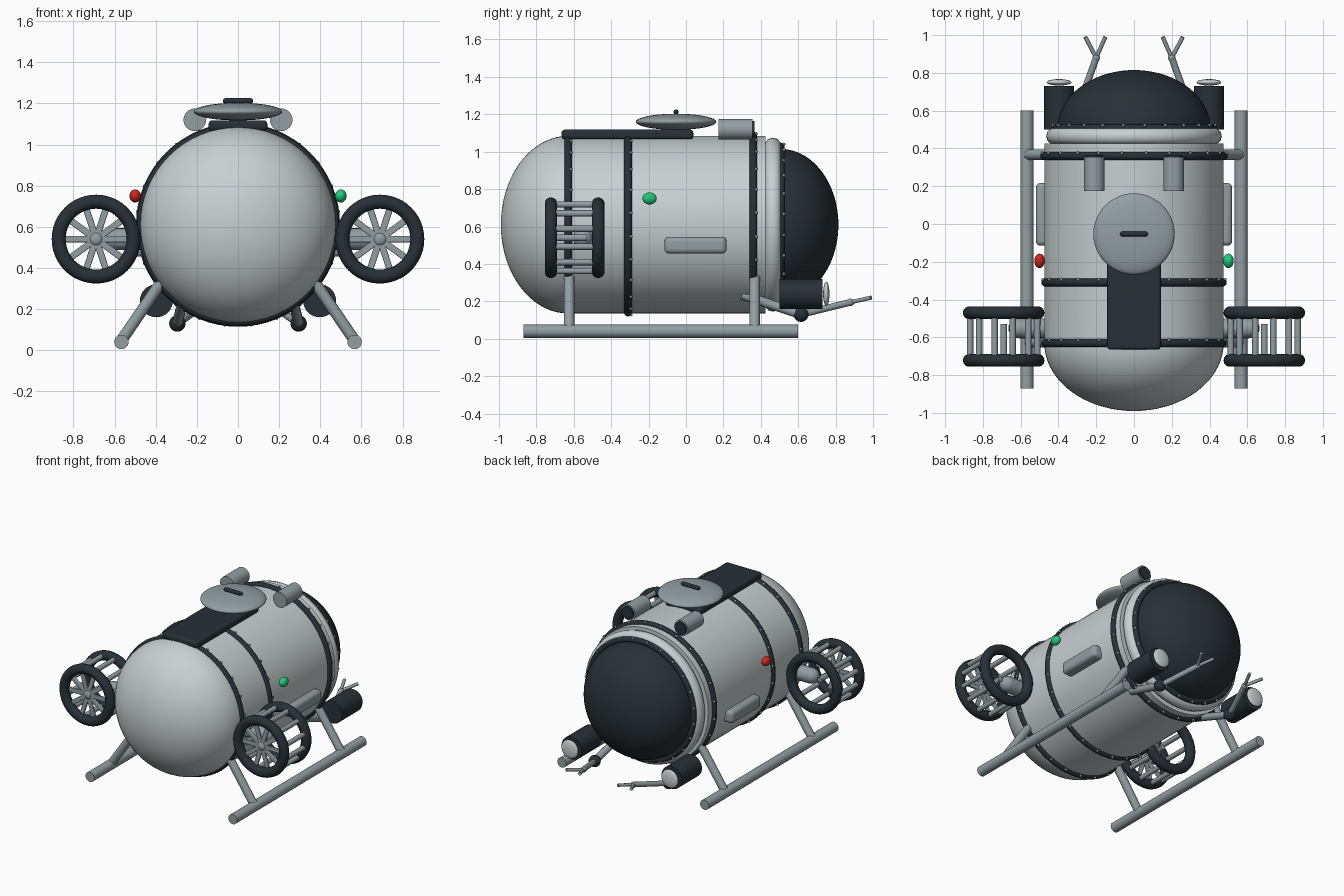
import bpy, math
from math import pi, sin, cos
from mathutils import Vector

cube = bpy.data.objects.get("Cube")
if cube:
    bpy.data.objects.remove(cube, do_unlink=True)


def material(name, r, g, b):
    m = bpy.data.materials.new(name)
    m.use_nodes = True
    m.diffuse_color = (r, g, b, 1)
    node = next(n for n in m.node_tree.nodes if n.type == 'BSDF_PRINCIPLED')
    node.inputs["Base Color"].default_value = (r, g, b, 1)
    return m


PALE = material("pale hull grey", .58, .63, .64)
STEEL = material("steel grey", .29, .345, .365)
DARK = material("dark slate", .021, .03, .038)
LENS = material("lamp glass", .6, .65, .65)
RED = material("signal red", .6, .02, .013)
GREEN = material("signal green", .013, .6, .2)

CZ = .61                      # height of the hull axis
HULL_R = .475
ALONG_Y = (-pi / 2, 0, 0)     # turns local z to +y


def finish(name, mat, angle=40):
    ob = bpy.context.object
    ob.name = ob.data.name = name
    ob.data.materials.clear()
    ob.data.materials.append(mat)
    bpy.ops.object.shade_smooth_by_angle(angle=math.radians(angle))
    return ob


def ball(name, loc, size, mat, seg=24):
    bpy.ops.mesh.primitive_uv_sphere_add(segments=seg, ring_count=seg // 2, radius=1, location=loc)
    bpy.context.object.scale = size if isinstance(size, tuple) else (size,) * 3
    bpy.ops.object.transform_apply(location=False, rotation=False, scale=True)
    return finish(name, mat, 60)


def rod(name, a, b, r, mat, seg=20):
    a, b = Vector(a), Vector(b)
    bpy.ops.mesh.primitive_cylinder_add(vertices=seg, radius=r, depth=(b - a).length,
                                        location=(a + b) / 2)
    bpy.context.object.rotation_euler = (b - a).to_track_quat('Z', 'Y').to_euler()
    return finish(name, mat)


def ring(name, loc, major, minor, mat, seg=64):
    bpy.ops.mesh.primitive_torus_add(major_radius=major, minor_radius=minor, major_segments=seg,
                                     minor_segments=14, location=loc, rotation=ALONG_Y)
    return finish(name, mat, 60)


def block(name, loc, size, mat, bevel):
    bpy.ops.mesh.primitive_cube_add(size=1, location=loc)
    ob = bpy.context.object
    ob.scale = size
    bpy.ops.object.transform_apply(location=False, rotation=False, scale=True)
    mod = ob.modifiers.new("soft edges", 'BEVEL')
    mod.width, mod.segments = bevel, 4
    return finish(name, mat)


def lathe(name, profile, mat, seg=64):
    """Spin (radius, y) points around the hull axis."""
    verts = [(r * cos(2 * pi * i / seg), y, CZ + r * sin(2 * pi * i / seg))
             for r, y in profile for i in range(seg)]
    faces = [(j * seg + i, (j + 1) * seg + i, (j + 1) * seg + (i + 1) % seg, j * seg + (i + 1) % seg)
             for j in range(len(profile) - 1) for i in range(seg)]
    me = bpy.data.meshes.new(name)
    me.from_pydata(verts, [], faces)
    ob = bpy.data.objects.new(name, me)
    bpy.context.collection.objects.link(ob)
    bpy.ops.object.select_all(action='DESELECT')
    ob.select_set(True)
    bpy.context.view_layer.objects.active = ob
    bpy.ops.object.mode_set(mode='EDIT')
    bpy.ops.mesh.select_all(action='SELECT')
    bpy.ops.mesh.remove_doubles(threshold=.0005)
    bpy.ops.mesh.normals_make_consistent(inside=False)
    bpy.ops.object.mode_set(mode='OBJECT')
    return finish(name, mat)


def dome(radius, y, depth, steps=18):
    """Quarter-ellipse profile from the rim to the tip."""
    return [(radius * cos(t * pi / 2 / steps), y + depth * sin(t * pi / 2 / steps))
            for t in range(steps + 1)]


# Hull: rounded nose, straight barrel, closed tail
lathe("hull", dome(HULL_R, -.63, -.36)[::-1] + [(HULL_R, .425), (0, .425)], PALE)
lathe("tail_collar", [(0, .42), (.44, .425), (.458, .44), (.465, .465), (.458, .49), (.44, .505), (0, .51)], PALE)
lathe("viewing_dome", dome(.405, .505, .31), DARK)

# Hull bands with rivets
for label, y, major, minor in (("front", -.63, .47, .021), ("middle", -.31, .47, .021),
                               ("rear", .36, .475, .021), ("dome", .508, .418, .02)):
    ring(label + "_band", (0, y, CZ), major, minor, DARK)
    for i in range(24):
        a = 2 * pi * (i + .5) / 24
        r = major + minor * .75
        ball(label + "_band_rivet", (r * cos(a), y + .015, CZ + r * sin(a)), .009, STEEL, 8)

# Roof plate, hatch and its handle
block("roof_plate", (0, -.313, 1.092), (.285, .705, .052), DARK, .018)
ball("hatch", (0, -.053, 1.16), (.215, .215, .043), STEEL, 48)
rod("hatch_handle", (-.06, -.053, 1.212), (.06, -.053, 1.212), .014, DARK)
for s in (-1, 1):
    ball("handle_end", (s * .06, -.053, 1.212), .014, DARK, 12)


def build_side(s, side):
    def p(x, y, z):
        return (s * x, y, z)

    # Roof lamps
    rod(side + "_roof_lamp", p(.21, .175, 1.12), p(.21, .355, 1.12), .055, STEEL, 32)
    rod(side + "_roof_lamp_lens", p(.21, .355, 1.12), p(.21, .366, 1.12), .045, DARK, 32)

    # Signal light and side bar
    ball(side + "_signal_light", p(.5, -.195, .75), (.028, .038, .032), GREEN if s > 0 else RED)
    block(side + "_side_bar", p(.475, .051, .5), (.09, .332, .09), STEEL, .025)

    # Landing skid
    rod(side + "_skid", p(.567, -.87, .04), p(.567, .6, .04), .035, STEEL, 24)
    for y in (-.625, .367):
        rod(side + "_skid_strut", p(.565, y, .05), p(.36, y, .35), .028, STEEL)

    # Thruster cage
    cx, cz, front, back = .69, .54, -.722, -.47
    for y in (front, back):
        ring(side + "_thruster_ring", p(cx, y, cz), .182, .034, DARK, 48)
    for i in range(12):
        a = 2 * pi * (i + .5) / 12
        x, z = cx + .184 * cos(a), cz + .184 * sin(a)
        rod(side + "_cage_rod", p(x, front, z), p(x, back, z), .017, STEEL, 12)

    # Propeller, shaft and mounting arm
    for i in range(10):
        a = 2 * pi * i / 10
        blade = block(side + "_blade", p(cx + .08 * cos(a), -.715, cz + .08 * sin(a)),
                      (.155, .016, .032), STEEL, .005)
        blade.rotation_euler = (0, -a * s, 0)
    ball(side + "_propeller_hub", p(cx, -.71, cz), (.035, .025, .035), STEEL)
    rod(side + "_propeller_shaft", p(cx, -.71, cz), p(cx, -.53, cz), .018, STEEL)
    rod(side + "_thruster_arm", p(.43, -.552, cz), p(.61, -.552, cz), .053, STEEL, 24)
    ball(side + "_thruster_arm_end", p(.61, -.552, cz), (.055, .053, .053), STEEL)

    # Tail floodlight
    rod(side + "_floodlight", p(.397, .5, .24), p(.397, .73, .24), .08, DARK, 32)
    ball(side + "_floodlight_lens", p(.397, .75, .24), (.066, .017, .066), LENS)

    # Gripper arm
    elbow, wrist = p(.295, .615, .13), p(.2, .88, .195)
    rod(side + "_upper_arm", p(.27, .3, .235), elbow, .025, STEEL)
    ball(side + "_elbow", elbow, .04, DARK)
    rod(side + "_forearm", elbow, wrist, .018, STEEL)
    ball(side + "_wrist", wrist, .02, STEEL, 16)
    for x in (.258, .152):
        rod(side + "_gripper_finger", wrist, p(x, .99, .22), .011, STEEL, 12)


build_side(1, "left")
build_side(-1, "right")
